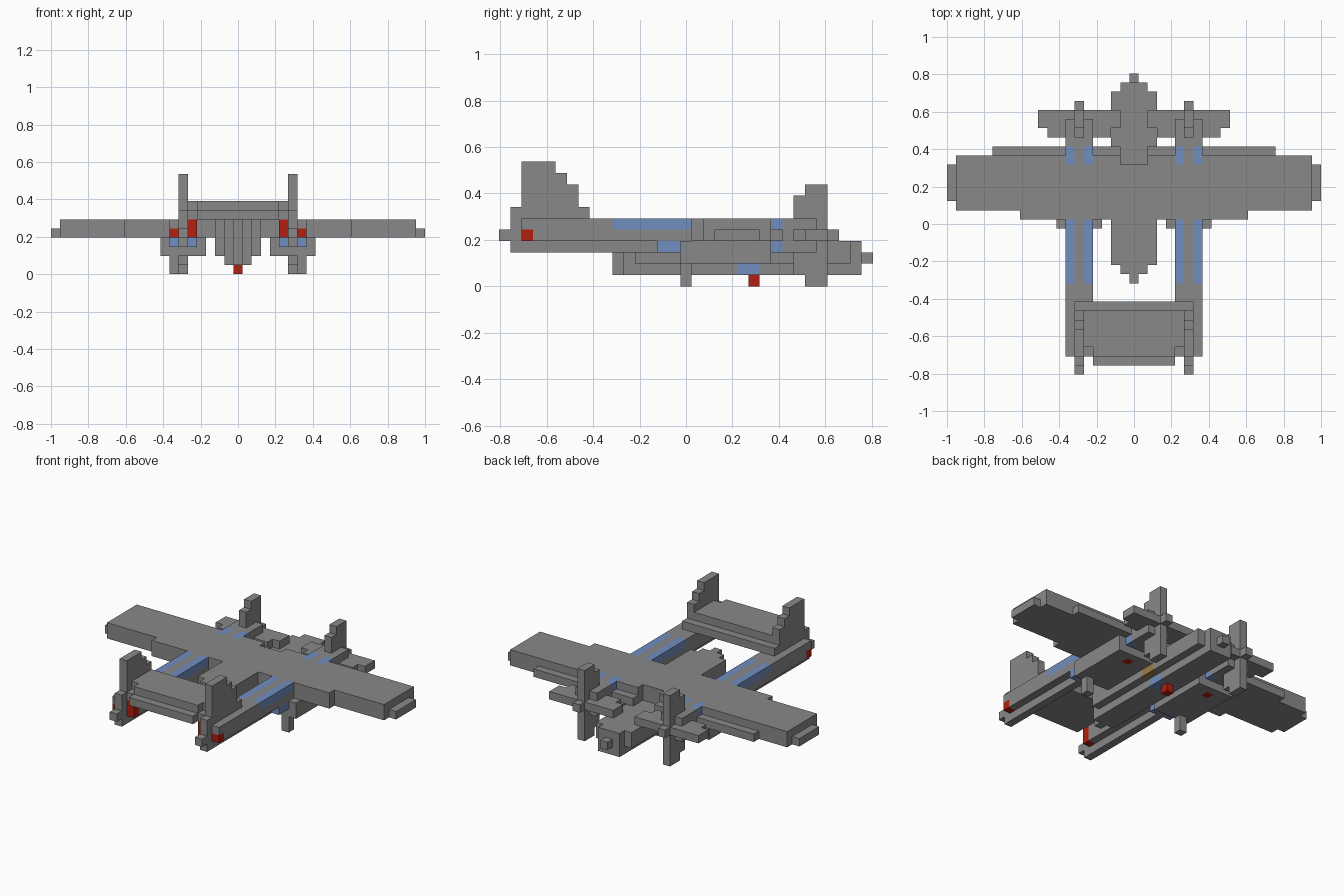
import bpy
import bmesh
from mathutils import Vector

cube = bpy.data.objects.get("Cube")
if cube:
    bpy.data.objects.remove(cube, do_unlink=True)

V = 2 / 41          # edge length of one block
LENGTH = 33         # blocks from tail to nose


def make_material(name, rgb):
    mat = bpy.data.materials.new(name)
    mat.use_nodes = True
    mat.diffuse_color = (*rgb, 1)
    mat.node_tree.nodes["Principled BSDF"].inputs["Base Color"].default_value = (*rgb, 1)
    return mat


GREY, BLUE, RED, TAN = "grey", "blue", "red", "tan"
materials = {
    GREY: make_material("airframe grey", (0.25, 0.25, 0.25)),
    BLUE: make_material("panel blue", (0.165, 0.27, 0.53)),
    RED: make_material("light red", (0.44, 0.014, 0.005)),
    TAN: make_material("hatch tan", (0.34, 0.2, 0.06)),
}
cells = {}          # block position -> (part name, colour)


def block(part, xs, ys, zs, colour=GREY):
    """Fill an inclusive range of blocks; later blocks replace earlier ones."""
    for x in range(xs[0], xs[1] + 1):
        for y in range(ys[0], ys[1] + 1):
            for z in range(zs[0], zs[1] + 1):
                cells[x, y, z] = (part, colour)


def centred(part, half, ys, zs, colour=GREY):
    block(part, (-half, half), ys, zs, colour)


def pair(part, xs, ys, zs, colour=GREY):
    block("left_" + part, xs, ys, zs, colour)
    block("right_" + part, (-xs[1], -xs[0]), ys, zs, colour)


# Wing with stepped edges and thin tips
centred("wing", 20, (19, 22), (4, 4))
centred("wing", 19, (18, 23), (4, 5))
centred("wing", 15, (24, 24), (4, 4))
centred("wing", 12, (17, 17), (4, 5))
for y in (23, 24):
    for x in (-1, 0, 1):
        cells.pop((x, y, 4), None)
        cells.pop((x, y, 5), None)

# Central fuselage, rounded at both ends
centred("fuselage", 0, (10, 10), (1, 5))
centred("fuselage", 1, (11, 11), (1, 5))
centred("fuselage", 2, (12, 22), (2, 5))
centred("fuselage", 2, (23, 30), (2, 3))
centred("fuselage", 1, (12, 31), (1, 3))
centred("nose_tip", 0, (32, 32), (2, 2))

# Belly window, side hatches and belly light
centred("belly_window", 1, (21, 22), (1, 1), BLUE)
pair("side_hatch", (2, 2), (21, 22), (2, 2), TAN)
centred("belly_light", 0, (22, 22), (0, 0), RED)

# Engine pods under the wing
pair("engine_pod", (4, 8), (16, 23), (2, 3))
pair("pod_light", (6, 6), (22, 22), (2, 2), RED)
pair("pod_strut", (7, 7), (16, 16), (0, 1))

# Twin booms with blue side panels
pair("boom", (5, 7), (2, 25), (4, 5))
pair("boom", (6, 6), (1, 25), (3, 5))
pair("boom", (5, 7), (14, 25), (3, 3))
pair("boom", (6, 6), (0, 0), (4, 4))
for side in (5, 7):
    pair("boom_panel", (side, side), (10, 16), (5, 5), BLUE)
    pair("boom_panel", (side, side), (14, 15), (3, 3), BLUE)
    pair("cowl_panel", (side, side), (23, 24), (5, 5), BLUE)
    pair("cowl_panel", (side, side), (24, 24), (3, 3), BLUE)
pair("inner_tail_light", (5, 5), (2, 2), (4, 5), RED)
pair("outer_tail_light", (7, 7), (2, 2), (4, 4), RED)

# Tailplane and stepped fins
centred("tailplane", 5, (2, 7), (6, 6))
centred("tailplane", 4, (1, 1), (6, 6))
centred("tailplane", 5, (3, 6), (7, 7))
centred("tailplane", 4, (2, 2), (7, 7))
for ys, top in (((1, 1), 6), ((2, 4), 10), ((5, 5), 9), ((6, 6), 8), ((7, 7), 6)):
    pair("fin", (6, 6), ys, (6, top))

# Four-bladed propellers: a shorter cross behind a longer one
for ys, reach in (((26, 26), 3), ((27, 28), 4)):
    pair("propeller", (6 - reach, 6 + reach), ys, (4, 4))
    pair("propeller", (6, 6), ys, (4 - reach, 4 + reach))
pair("propeller", (5, 7), (26, 27), (3, 5))
pair("spinner", (6, 6), (29, 29), (4, 4))

DIRECTIONS = [Vector(d) for d in
              ((1, 0, 0), (-1, 0, 0), (0, 1, 0), (0, -1, 0), (0, 0, 1), (0, 0, -1))]


def build_part(part):
    """Make one object from the exposed sides of a part's blocks."""
    bm = bmesh.new()
    corners = {}
    colour = GREY
    for pos, (owner, cell_colour) in cells.items():
        if owner != part:
            continue
        colour = cell_colour
        for d in DIRECTIONS:
            if tuple(int(p + q) for p, q in zip(pos, d)) in cells:
                continue
            u = Vector((d.y, d.z, d.x))
            w = d.cross(u)
            middle = Vector(pos) + d / 2
            loop = []
            for s, t in ((-1, -1), (1, -1), (1, 1), (-1, 1)):
                c = middle + (u * s + w * t) / 2
                key = tuple(round(k * 2) for k in c)
                if key not in corners:
                    corners[key] = bm.verts.new(
                        (c.x * V, (c.y + 0.5 - LENGTH / 2) * V, (c.z + 0.5) * V))
                loop.append(corners[key])
            bm.faces.new(loop)
    # Merge the block sides into clean flat panels
    bmesh.ops.dissolve_limit(bm, angle_limit=0.01, verts=bm.verts, edges=bm.edges)
    mesh = bpy.data.meshes.new(part)
    bm.to_mesh(mesh)
    bm.free()
    mesh.materials.append(materials[colour])
    bpy.context.scene.collection.objects.link(bpy.data.objects.new(part, mesh))


for part_name in sorted({owner for owner, _ in cells.values()}):
    build_part(part_name)
